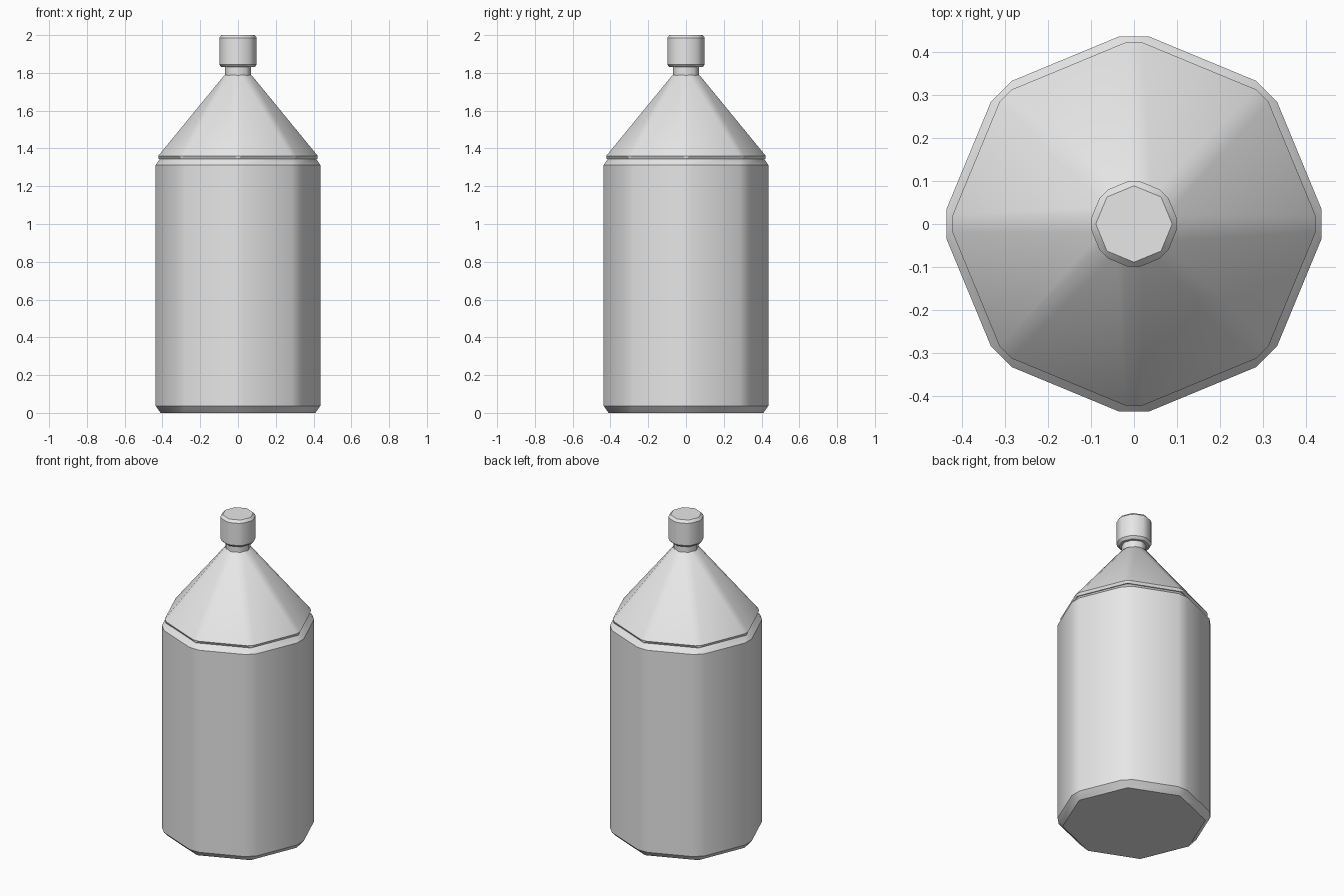
import bpy, bmesh, math
from mathutils import Matrix

SIDES = 8

cube = bpy.data.objects.get("Cube")
if cube:
    bpy.data.objects.remove(cube, do_unlink=True)

grey = bpy.data.materials.new("light_grey")
grey.use_nodes = True
colour = (0.8, 0.8, 0.8, 1)
grey.diffuse_color = colour
grey.node_tree.nodes["Principled BSDF"].inputs["Base Color"].default_value = colour


def chamfered_cone(name, bottom, top, r_bottom, r_top, chamfer):
    """Eight-sided cone or cylinder with every edge chamfered."""
    bm = bmesh.new()
    bmesh.ops.create_cone(
        bm, cap_ends=True, segments=SIDES, radius1=r_bottom, radius2=r_top,
        depth=top - bottom, matrix=Matrix.Translation((0, 0, (top + bottom) / 2)))
    bmesh.ops.bevel(bm, geom=bm.edges[:], offset=chamfer, offset_type='OFFSET',
                    segments=1, profile=0.5, affect='EDGES', clamp_overlap=True)
    bmesh.ops.recalc_face_normals(bm, faces=bm.faces[:])
    mesh = bpy.data.meshes.new(name)
    bm.to_mesh(mesh)
    bm.free()
    mesh.materials.append(grey)
    obj = bpy.data.objects.new(name, mesh)
    bpy.context.collection.objects.link(obj)
    bpy.ops.object.select_all(action='DESELECT')
    obj.select_set(True)
    bpy.context.view_layer.objects.active = obj
    bpy.ops.object.shade_smooth_by_angle(angle=math.radians(30))
    return obj


# Main container
chamfered_cone("bottle_body", 0, 1.35, 0.45, 0.45, 0.037)
# Sloping shoulder with a thin rim
chamfered_cone("shoulder", 1.345, 1.80, 0.443, 0.07, 0.02)
# Narrow neck under the cap
chamfered_cone("neck", 1.75, 1.85, 0.073, 0.073, 0.008)
# Screw cap
chamfered_cone("cap", 1.83, 2.0, 0.105, 0.105, 0.015)
